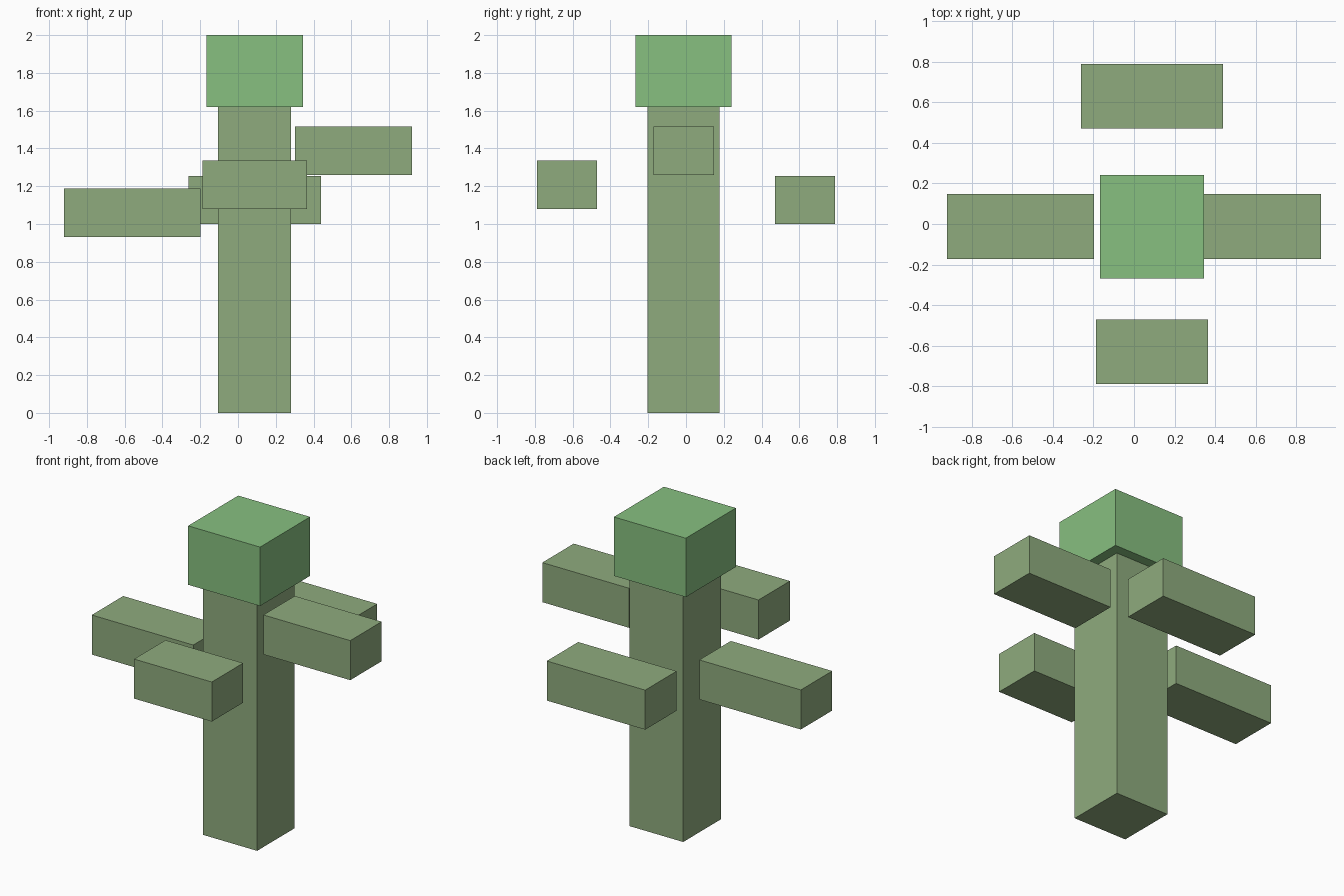
import bpy
from mathutils import Vector

default = bpy.data.objects.get("Cube")
if default:
    bpy.data.objects.remove(default, do_unlink=True)


def make_material(name, rgb):
    mat = bpy.data.materials.new(name)
    mat.use_nodes = True
    mat.diffuse_color = (*rgb, 1)
    mat.node_tree.nodes["Principled BSDF"].inputs["Base Color"].default_value = (*rgb, 1)
    return mat


def box(name, low, high, mat):
    """Flat-sided block spanning two opposite corners."""
    low, high = Vector(low), Vector(high)
    bpy.ops.mesh.primitive_cube_add(size=1)
    obj = bpy.context.object
    obj.name = obj.data.name = name
    size, centre = high - low, (low + high) / 2
    for v in obj.data.vertices:
        v.co = v.co * size + centre
    obj.data.materials.append(mat)
    return obj


bark = make_material("moss_green", (0.275, 0.41, 0.208))
leaf = make_material("leaf_green", (0.242, 0.525, 0.216))

# Trunk and crown
box("trunk", (-0.105, -0.205, 0), (0.28, 0.178, 1.62), bark)
box("crown", (-0.168, -0.268, 1.62), (0.345, 0.242, 2), leaf)

# Branches on the two sides
box("left_branch", (0.302, -0.173, 1.26), (0.922, 0.147, 1.515), bark)
box("right_branch", (-0.922, -0.173, 0.932), (-0.198, 0.147, 1.187), bark)

# Detached branches in front and behind
box("front_branch", (-0.188, -0.79, 1.08), (0.366, -0.47, 1.335), bark)
box("back_branch", (-0.262, 0.47, 1), (0.44, 0.79, 1.255), bark)
